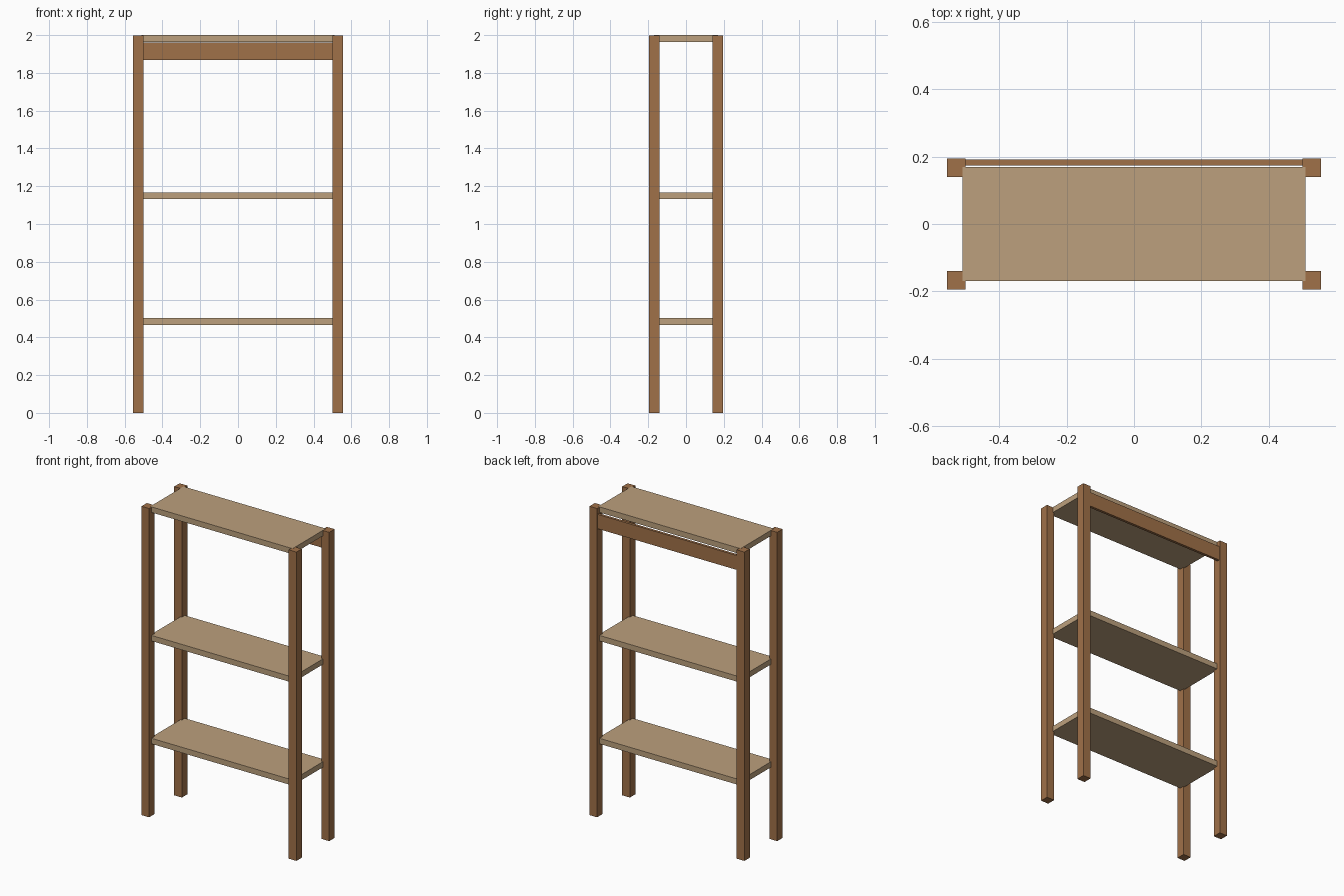
import bpy

default = bpy.data.objects.get("Cube")
if default:
    bpy.data.objects.remove(default, do_unlink=True)


def material(name, rgb):
    mat = bpy.data.materials.new(name)
    mat.use_nodes = True
    color = (*rgb, 1.0)
    mat.diffuse_color = color
    bsdf = next(n for n in mat.node_tree.nodes if n.type == "BSDF_PRINCIPLED")
    bsdf.inputs["Base Color"].default_value = color
    return mat


def box(name, low, high, mat):
    """Flat-faced box between two opposite corners."""
    center = [(a + b) / 2 for a, b in zip(low, high)]
    bpy.ops.mesh.primitive_cube_add(size=1, location=center)
    obj = bpy.context.object
    obj.name = name
    obj.scale = [b - a for a, b in zip(low, high)]
    bpy.ops.object.transform_apply(location=False, rotation=False, scale=True)
    obj.data.materials.append(mat)
    return obj


dark_wood = material("dark wood", (0.352, 0.165, 0.066))
light_wood = material("light wood", (0.503, 0.352, 0.205))

HEIGHT = 2.0
POST = 0.055
OUTER_X, OUTER_Y = 0.555, 0.195

# Four square corner posts, a hair below the top board's surface
for side, sx in (("left", 1), ("right", -1)):
    for end, sy in (("front", -1), ("back", 1)):
        x, y = sx * (OUTER_X - POST / 2), sy * (OUTER_Y - POST / 2)
        box(f"{end}_{side}_post",
            (x - POST / 2, y - POST / 2, 0),
            (x + POST / 2, y + POST / 2, HEIGHT - 0.001), dark_wood)

# Three boards let slightly into the posts
for name, top in (("lower_shelf", 0.502), ("middle_shelf", 1.168), ("top_shelf", HEIGHT)):
    box(name, (-0.51, -0.17, top - 0.036), (0.51, 0.17, top), light_wood)

# Rail joining the back posts under the top board
box("back_rail", (-0.505, 0.174, 1.867), (0.505, 0.191, 1.96), dark_wood)
